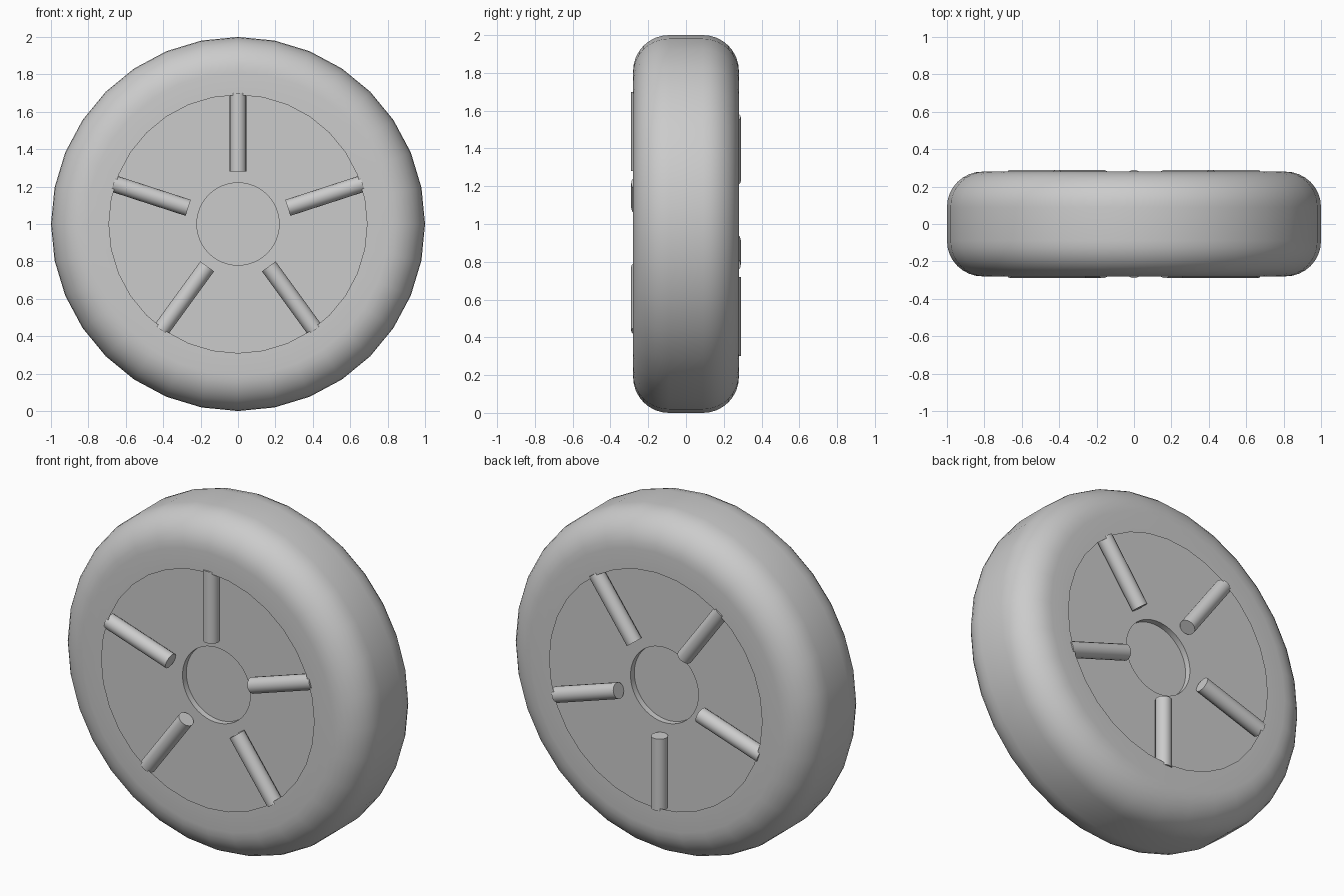
import bpy, bmesh
from math import sin, cos, pi, radians
from mathutils import Matrix, Vector

if "Cube" in bpy.data.objects:
    bpy.data.objects.remove(bpy.data.objects["Cube"])

CENTER = Matrix.Translation((0, 0, 1))


def finish(name, bm, recalc=True):
    bm.transform(CENTER)
    if recalc:
        bmesh.ops.recalc_face_normals(bm, faces=bm.faces)
    me = bpy.data.meshes.new(name)
    bm.to_mesh(me)
    bm.free()
    ob = bpy.data.objects.new(name, me)
    bpy.context.collection.objects.link(ob)
    bpy.ops.object.select_all(action='DESELECT')
    ob.select_set(True)
    bpy.context.view_layer.objects.active = ob
    bpy.ops.object.shade_smooth_by_angle(angle=radians(35))
    return ob


def lathe(name, profile, segments):
    """Spin (radius, y) points around the axle (y axis)."""
    bm = bmesh.new()
    verts = [bm.verts.new((0, y, r)) for r, y in profile]
    edges = [bm.edges.new(p) for p in zip(verts, verts[1:])]
    bmesh.ops.spin(bm, geom=verts + edges, cent=(0, 0, 0), axis=(0, 1, 0),
                   angle=2 * pi, steps=segments, use_merge=True)
    bmesh.ops.remove_doubles(bm, verts=bm.verts, dist=1e-5)
    return finish(name, bm)


# Tyre shell: rounded shoulders, open at the inner rim
W, C = 0.28, 0.19
arc = [(1 - C + C * sin(a), -W + C - C * cos(a))
       for a in (i * pi / 16 for i in range(9))]
half = [(0.69, -W)] + arc
lathe("tyre", half + [(r, -y) for r, y in reversed(half)], 32)

# Wheel disc behind the tyre lip, with a shallow round hub recess
face = [(0, -0.165), (0.22, -0.165), (0.22, -0.2), (0.86, -0.2)]
lathe("wheel_disc", face + [(r, -y) for r, y in reversed(face)], 64)

# Five round spokes on each face; the back set is the front set flipped
for side, flip in (("front", 0), ("back", pi)):
    for i in range(5):
        bm = bmesh.new()
        bmesh.ops.create_cone(bm, cap_ends=True, segments=16, radius1=0.045,
                              radius2=0.045, depth=0.42,
                              matrix=Matrix.Translation((0, -0.245, 0.49)))
        bm.transform(Matrix.Rotation(flip, 4, 'X') @
                     Matrix.Rotation(i * 2 * pi / 5, 4, 'Y'))
        finish(f"{side}_spoke_{i + 1}", bm)
